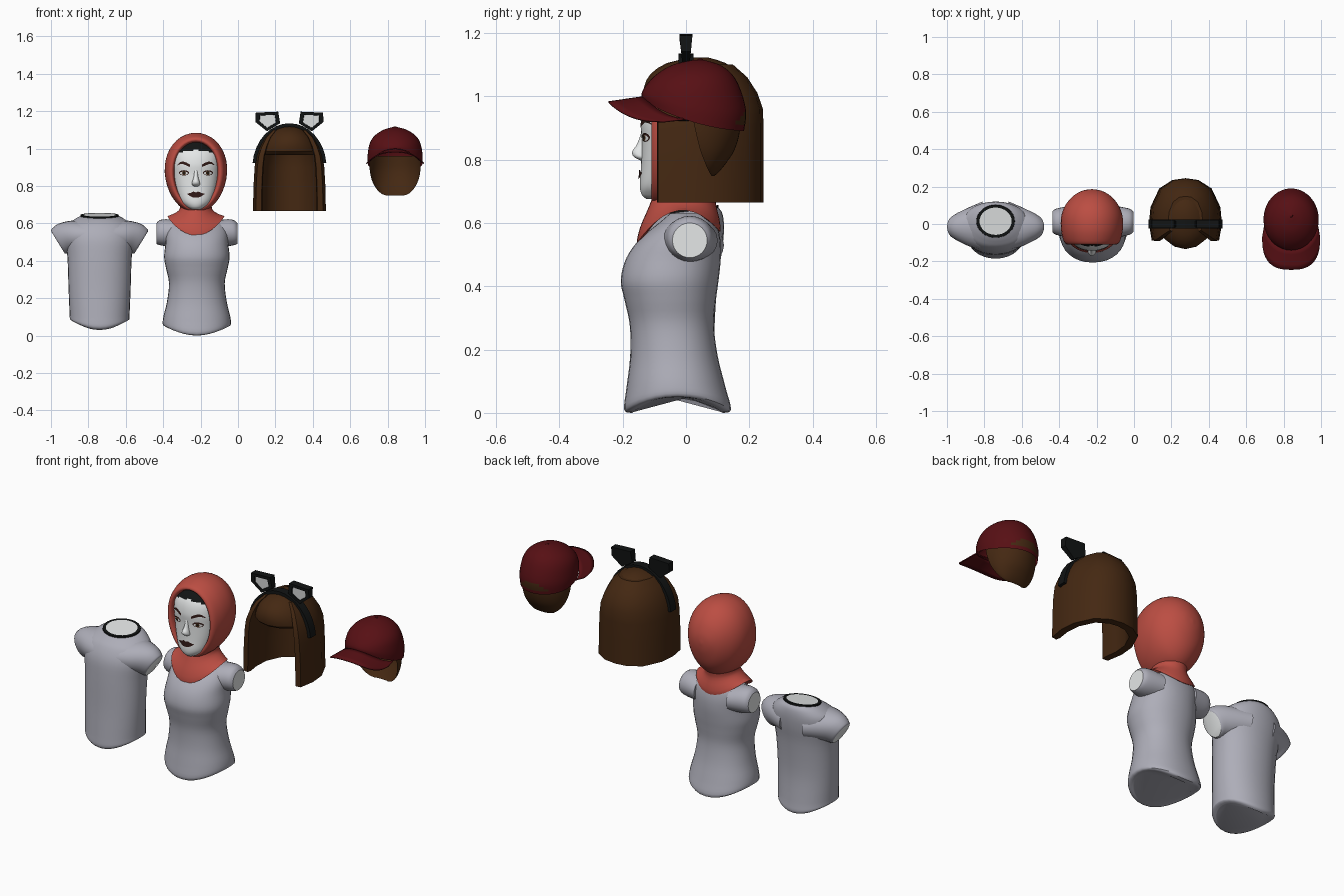
import bpy, bmesh, math
from mathutils import Vector
from mathutils.bvhtree import BVHTree

if "Cube" in bpy.data.objects:
    bpy.data.objects.remove(bpy.data.objects["Cube"])


def material(name, r, g, b):
    m = bpy.data.materials.new(name)
    m.use_nodes = True
    m.diffuse_color = (r, g, b, 1)
    node = m.node_tree.nodes["Principled BSDF"]
    node.inputs["Base Color"].default_value = (r, g, b, 1)
    node.inputs["Roughness"].default_value = 0.8
    return m


GREY = material("shirt grey", .42, .42, .48)
WHITE = material("white", .8, .82, .82)
CORAL = material("coral scarf", .5, .075, .055)
BROWN = material("hair brown", .058, .021, .006)
RED = material("dark red", .095, .005, .007)
BLACK = material("black", .006, .007, .007)
DARK = material("brow brown", .03, .01, .008)


def build(name, verts, faces, mats, origin=0, rule=None, angle=40):
    """Mesh object shifted along x; rule picks a material from each local face centre."""
    bm = bmesh.new()
    vs = [bm.verts.new(v) for v in verts]
    for f in faces:
        face = bm.faces.new([vs[i] for i in f])
        if rule:
            face.material_index = rule(face.calc_center_median())
    bmesh.ops.recalc_face_normals(bm, faces=bm.faces)
    me = bpy.data.meshes.new(name)
    bm.to_mesh(me)
    bm.free()
    for m in mats:
        me.materials.append(m)
    ob = bpy.data.objects.new(name, me)
    ob.location.x = origin
    bpy.context.collection.objects.link(ob)
    bpy.ops.object.select_all(action='DESELECT')
    ob.select_set(True)
    bpy.context.view_layer.objects.active = ob
    bpy.ops.object.shade_smooth_by_angle(angle=math.radians(angle))
    return ob


def loft(name, rings, mats, origin=0, caps=(True, True), closed=True, rule=None,
         angle=40, end_mat=None):
    n = len(rings[0])
    verts = [p for r in rings for p in r]
    faces = []
    for i in range(len(rings) - 1):
        for j in range(n if closed else n - 1):
            k = (j + 1) % n
            faces.append((i * n + j, i * n + k, (i + 1) * n + k, (i + 1) * n + j))
    if caps[0]:
        faces.append(tuple(range(n)))
    if caps[1]:
        faces.append(tuple(range(len(verts) - n, len(verts))))
    ob = build(name, verts, faces, mats, origin, rule, angle)
    if end_mat is not None:
        ob.data.polygons[len(faces) - 1].material_index = end_mat
    return ob


def smooth(secs, k=4):
    """Catmull-Rom interpolation of section parameters."""
    out = []
    for i in range(len(secs) - 1):
        q = [secs[max(i - 1, 0)], secs[i], secs[i + 1], secs[min(i + 2, len(secs) - 1)]]
        for s in range(k):
            t = s / k
            out.append([.5 * (2 * b + (c - a) * t + (2 * a - 5 * b + 4 * c - d) * t * t
                              + (3 * b - a - 3 * c + d) * t ** 3) for a, b, c, d in zip(*q)])
    return out + [list(secs[-1])]


def oval(z, a, front, back, lift=0, tilt=0, power=2, n=32):
    """Horizontal ring; lift raises the sides, tilt slopes it along y."""
    pts, mid, ry = [], (front + back) / 2, (back - front) / 2
    for i in range(n):
        t = math.tau * i / n
        c, s = math.cos(t), math.sin(t)
        x = math.copysign(abs(c) ** (2 / power), c)
        y = mid + ry * math.copysign(abs(s) ** (2 / power), s)
        pts.append((a * x, y, z + lift * x * x + tilt * y))
    return pts


def stub(side, x, y, z, ry, rz, lean=0, n=24):
    """Upright ring for a sleeve on either side."""
    return [(side * (x + rz * math.sin(t) * math.sin(lean)), y + ry * math.cos(t),
             z + rz * math.sin(t) * math.cos(lean))
            for t in (math.tau * i / n for i in range(n))]


# Broad torso with short sleeves
TX = -.74
secs = [(.03, .135, -.165, .09, .045, 0), (.045, .157, -.184, .105, .04, 0), (.1, .16, -.182, .1, .01, 0),
        (.25, .166, -.172, .09, 0, 0), (.42, .172, -.165, .1, 0, 0), (.52, .185, -.155, .115, 0, 0),
        (.585, .175, -.125, .12, 0, 0), (.62, .135, -.095, .115, 0, .08), (.637, .1, -.07, .1, 0, .13)]
loft("broad_torso", [oval(*s, power=2.1) for s in smooth(secs)], [GREY], TX)
for side, label in ((1, "left"), (-1, "right")):
    secs = [(.07, -.01, .53, .13, .085, 0), (.14, -.015, .53, .105, .085, .15),
            (.19, -.015, .52, .08, .083, .4), (.217, -.015, .503, .062, .076, .55), (.222, -.015, .497, .054, .068, .55)]
    loft("broad_sleeve_" + label, [stub(side, *s) for s in smooth(secs)], [GREY, WHITE], TX, end_mat=1)
rims = [(.628, .104, -.074, .104, 0, .13), (.643, .102, -.072, .102, 0, .13), (.643, .086, -.058, .088, 0, .13)]
loft("neck_rim", [oval(*s) for s in rims], [BLACK, WHITE], TX, end_mat=1)

# Slim torso with shoulder stubs
BX = -.22
secs = [(0, .15, -.17, .115, .05, 0), (.01, .18, -.195, .142, .045, 0), (.08, .18, -.188, .125, .015, 0),
        (.18, .16, -.176, .1, 0, 0), (.28, .149, -.178, .088, 0, 0), (.36, .165, -.195, .095, 0, 0),
        (.42, .175, -.206, .103, 0, 0), (.49, .168, -.188, .11, 0, 0), (.55, .165, -.145, .108, 0, 0),
        (.6, .145, -.085, .095, 0, 0), (.63, .08, -.05, .07, 0, 0)]
loft("slim_torso", [oval(*s, power=2.15) for s in smooth(secs)], [GREY], BX)
for side, label in ((1, "left"), (-1, "right")):
    secs = [(.1, .01, .545, .09, .07), (.165, .012, .55, .077, .072),
            (.2, .012, .55, .068, .066), (.217, .012, .545, .055, .055)]
    loft("slim_shoulder_" + label, [stub(side, *s) for s in smooth(secs)], [GREY, WHITE], BX, end_mat=1)

# Head with dark under-cap
HX = -.225
secs = [(.675, .025, -.125, -.07), (.69, .055, -.14, -.02), (.72, .084, -.146, 0), (.78, .106, -.142, .02),
        (.86, .119, -.14, .03), (.92, .122, -.142, .03), (.98, .115, -.126, .03), (1.035, .07, -.085, .02)]
head = loft("head", [oval(*s, n=48) for s in smooth(secs, 8)], [WHITE, BLACK], HX,
            rule=lambda c: int(c.z > .992 - 2 * c.x ** 2))
tree = BVHTree.FromPolygons([v.co for v in head.data.vertices], [p.vertices for p in head.data.polygons])
secs = [(.895, .009, -.138, -.12), (.85, .012, -.154, -.12), (.825, .019, -.17, -.12),
        (.808, .022, -.164, -.12), (.797, .012, -.143, -.12)]
loft("nose", [oval(*s, n=16) for s in smooth(secs)], [WHITE], HX, angle=80)


def decal(name, upper, lower, mat, raise_by):
    """Thin plate between two x,z edges, laid on the face."""
    pts = []
    for x, z in upper + lower:
        hit = tree.ray_cast(Vector((x, -1, z)), Vector((0, 1, 0)))[0]
        pts.append((x, hit.y - raise_by, z))
    n = len(upper)
    build(name, pts, [(i, i + 1, n + i + 1, n + i) for i in range(n - 1)], [mat], HX)


def almond(x, z, a, h, n=9):
    us = [-.98 + 1.96 * i / (n - 1) for i in range(n)]
    return [[(x + a * u, z + s * h * math.sqrt(1 - u * u)) for u in us] for s in (1, -1)]


for side, label in ((1, "left"), (-1, "right")):
    decal("eye_line_" + label, *almond(side * .064, .87, .027, .014), DARK, .003)
    decal("eye_white_" + label, *almond(side * .064, .868, .022, .009), WHITE, .0045)
    decal("iris_" + label, *almond(side * .064, .869, .01, .0105), BROWN, .006)
    decal("pupil_" + label, *almond(side * .064, .869, .005, .005), BLACK, .007)
    brow = [(.032, .914), (.05, .925), (.07, .931), (.085, .927), (.1, .913)]
    decal("brow_" + label, [(side * x, z) for x, z in brow],
          [(side * x, z - w) for (x, z), w in zip(brow, (.013, .016, .014, .011, .003))], DARK, .004)
lip = [(0, .765), (.012, .77), (.028, .763), (.047, .758)]
low = [(0, .737), (.014, .738), (.03, .745), (.047, .757)]
decal("lips", [(-x, z) for x, z in lip[:0:-1]] + lip, [(-x, z) for x, z in low[:0:-1]] + low, DARK, .005)

# Head scarf: hood and collar
secs = [(-.05, .112, 1.03, .695), (-.098, .119, 1.036, .687), (-.109, .133, 1.05, .672), (-.09, .151, 1.066, .66),
        (-.03, .165, 1.083, .655), (.04, .164, 1.08, .665), (.1, .142, 1.055, .69), (.15, .1, 1.005, .75),
        (.178, .05, .945, .83), (.186, .004, .895, .885)]
rings = []
for y, a, top, low in smooth(secs):
    rings.append([(a * math.cos(t) * (1 + .07 * math.sin(t)), y, (top + low) / 2 + (top - low) / 2 * math.sin(t))
                  for t in (math.tau * i / 40 for i in range(40))])
loft("scarf_hood", rings, [CORAL], HX, caps=(False, True), angle=60)
secs = [(.575, .13, -.13, .085, .075, .137), (.557, .152, -.155, .108, .085, .137), (.6, .125, -.145, .106, .05, .1),
        (.655, .092, -.118, .095, .015, .05), (.7, .084, -.1, .1, 0, 0), (.78, .09, -.08, .11, 0, 0)]
loft("scarf_collar", [oval(*s) for s in smooth(secs, 3)], [CORAL], HX, caps=(False, False))

# Long hair: side and back curtain, then crown with fringe
LX = .275
outer = [(.15, -.092), (.18, -.088), (.195, 0), (.187, .09), (.14, .19), (.07, .235), (0, .245)]
inner = [(0, .205), (.05, .198), (.11, .16), (.148, .08), (.155, 0), (.145, -.07)]
half = outer + inner
rings = []
for z, sx, sy in [(.665, 1, 1), (.8, .985, 1), (.9, .955, 1), (.96, .91, .99), (1.01, .82, .91), (1.06, .68, .76), (1.1, .47, .55)]:
    loop = outer + [(-x, y) for x, y in outer[-2::-1]] + [(-x, y) for x, y in inner[:0:-1]] + inner
    rings.append([(x * sx, .03 + (y - .03) * sy, z) for x, y in loop])
loft("hair_curtain", rings, [BROWN], LX, angle=35)
secs = [(.965, .155, -.1, .22), (.985, .16, -.13, .222), (1.03, .14, -.132, .195), (1.07, .112, -.112, .165),
        (1.105, .07, -.06, .125), (1.122, .02, .02, .07)]
loft("hair_crown", [oval(*s, n=16) for s in smooth(secs, 2)], [BROWN], LX, angle=35)

# Headband with animal ears
rings = []
for i in range(17):
    t = .1 + (math.pi - .2) * i / 16
    rings.append([(r * math.cos(t), y, .9 + (r + .037) * math.sin(t))
                  for r, y in ((.18, -.024), (.198, -.024), (.198, .024), (.18, .024))])
loft("headband", rings, [BLACK], LX)
ear = [(.065, .045), (-.055, .05), (-.065, -.012), (.005, -.055), (.067, -.005)]
for side, label in ((1, "left"), (-1, "right")):
    def pent(scale, y):
        return [(side * (.115 + x * scale), y * (1 + 6 * z), 1.147 + z * scale) for x, z in ear]
    loft("ear_" + label, [pent(1, .016), pent(1, -.016), pent(.68, -.016), pent(.66, -.01)],
         [BLACK, WHITE], LX, angle=20, end_mat=1)

# Cap dome, with the gap above the back strap
CX = .84
secs = [(.945, .146, -.138, .183, -.02, -.3), (.985, .147, -.14, .19, -.015, -.18), (1.03, .135, -.125, .172, 0, -.05),
        (1.07, .108, -.092, .145, 0, 0), (1.1, .062, -.04, .105, 0, 0), (1.115, .012, .025, .055, 0, 0)]
loft("cap_dome", [oval(*s, n=40) for s in smooth(secs, 5)], [RED, BROWN], CX, caps=(False, True),
     rule=lambda c: int(c.y > .1 and .908 < c.z < .955 - 5 * c.x ** 2))
bpy.ops.mesh.primitive_uv_sphere_add(segments=12, ring_count=6, radius=.01, location=(CX, .045, 1.114))
button = bpy.context.object
button.name = "cap_button"
button.scale.z = .5
button.data.materials.append(RED)

# Curved cap brim
rows = []
for k in range(5):
    f, row = k / 4, []
    for i in range(25):
        u = math.pi * (i / 24 - .5)
        s, c = math.sin(u), max(math.cos(u), 0)
        x = (1 - f) * .143 * s + f * .155 * math.copysign(abs(s) ** .75, s)
        y = (1 - f) * (-.136 * c) + f * (-.07 - .175 * c ** .75)
        row.append((x, y, 1 - .016 * f - (.07 - .008 * f) * s * s))
    rows.append(row)
brim = loft("cap_brim", rows, [RED], CX, caps=(False, False), closed=False)
brim.modifiers.new("thickness", 'SOLIDIFY').thickness = .006

# Short hair at the back under the cap
rings = []
for z, a, y0, b in smooth([(.96, .136, .015, .155), (.89, .136, .03, .14), (.83, .124, .045, .108),
                           (.785, .1, .062, .062), (.757, .07, .075, .025), (.748, .04, .082, .006)]):
    rings.append([(a * math.cos(t), y0 + b * math.sin(t), z) for t in (math.pi * i / 24 for i in range(25))])
short = loft("short_hair", rings, [BROWN], CX, caps=(False, False), closed=False)
